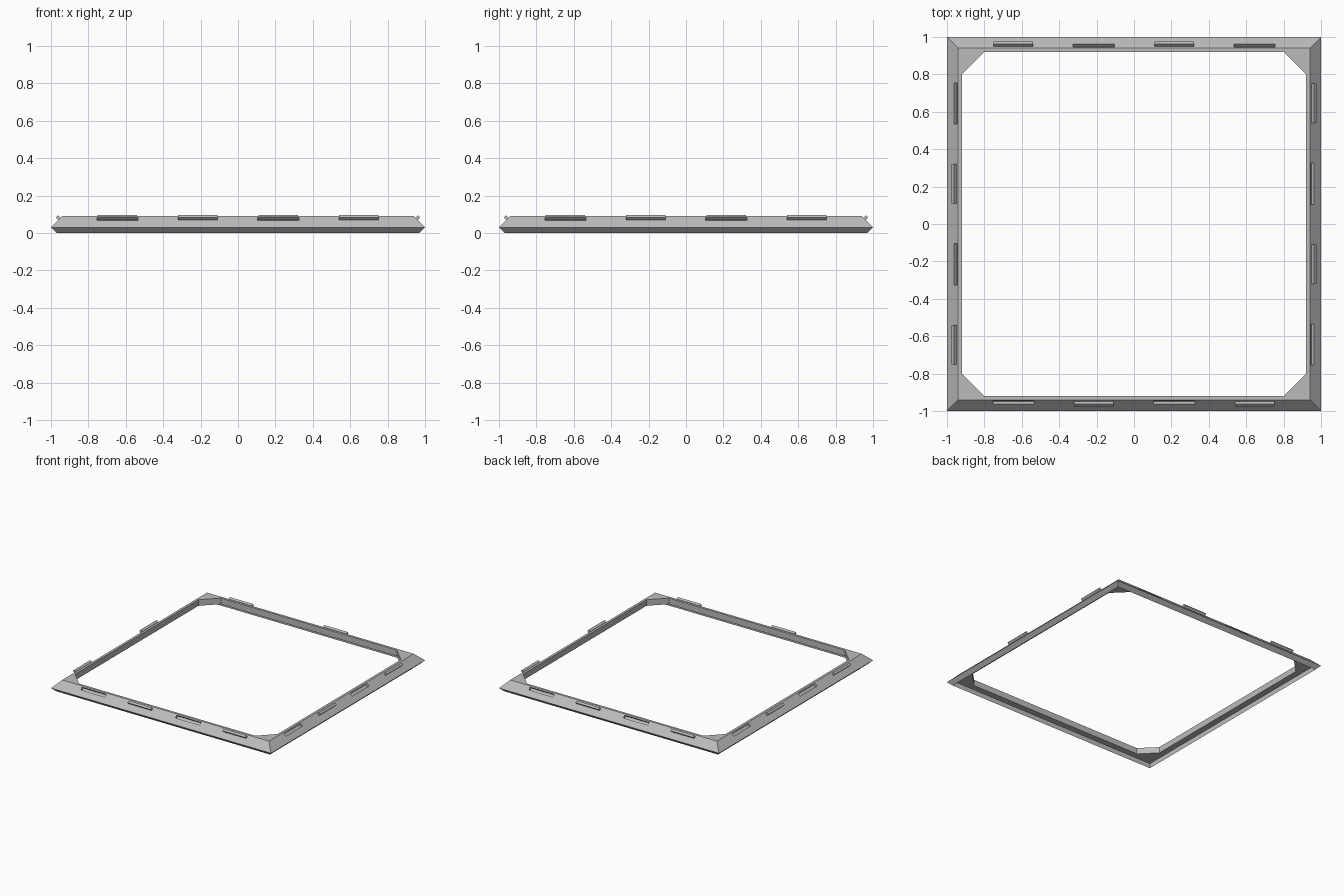
import bpy, bmesh, math
from mathutils import Matrix, Vector

cube = bpy.data.objects.get("Cube")
if cube:
    bpy.data.objects.remove(cube, do_unlink=True)

# One plain grey material
grey = bpy.data.materials.new("plain_grey")
grey.use_nodes = True
colour = (0.5, 0.5, 0.5, 1)
grey.diffuse_color = colour
grey.node_tree.nodes["Principled BSDF"].inputs["Base Color"].default_value = colour


def make_object(name, bm):
    bmesh.ops.recalc_face_normals(bm, faces=bm.faces)
    mesh = bpy.data.meshes.new(name)
    bm.to_mesh(mesh)
    bm.free()
    mesh.materials.append(grey)
    obj = bpy.data.objects.new(name, mesh)
    bpy.context.collection.objects.link(obj)
    return obj


# Frame: square loops of (half width, height, corner cut), bridged in a ring
INNER, CUT = 0.92, 0.12
profile = [(1, 0.03, 0), (0.94, 0.09, 0), (INNER, 0.09, CUT),
           (INNER, 0.04, CUT), (0.97, 0.04, 0), (0.97, 0, 0)]
bm = bmesh.new()
loops = []
for r, z, cut in profile:
    loop = []
    for side in range(4):
        turn = Matrix.Rotation(side * math.pi / 2, 4, 'Z')
        for p in ((r, r - cut, z), (r - cut, r, z)):
            loop.append(bm.verts.new(turn @ Vector(p)))
    loops.append(loop)
for i, a in enumerate(loops):
    b = loops[(i + 1) % len(loops)]
    for k in range(8):
        n = (k + 1) % 8
        bm.faces.new((a[k], a[n], b[n], b[k]))
bmesh.ops.remove_doubles(bm, verts=bm.verts, dist=0.0001)
frame = make_object("frame", bm)


# Bars lying on the sloped outer face, repeated on all four sides
def bars(name, positions, size, lift):
    bm = bmesh.new()
    for side in range(4):
        turn = Matrix.Rotation(side * math.pi / 2, 4, 'Z')
        for x in positions:
            place = (turn @ Matrix.Translation((x, -0.955, 0.075))
                     @ Matrix.Rotation(math.pi / 4, 4, 'X')
                     @ Matrix.Translation((0, 0, lift))
                     @ Matrix.Diagonal((*size, 1)))
            bmesh.ops.create_cube(bm, size=1, matrix=place)
    return make_object(name, bm)


# Slots cut into the slope, alternating with raised lugs
slot_cutter = bars("slot_cutter", (-0.645, 0.215), (0.22, 0.024, 0.04), 0)
slot_cutter.hide_render = True
slot_cutter.hide_set(True)
cut = frame.modifiers.new("slots", 'BOOLEAN')
cut.operation = 'DIFFERENCE'
cut.solver = 'EXACT'
cut.object = slot_cutter

bars("lugs", (-0.215, 0.645), (0.21, 0.018, 0.022), 0.009)
